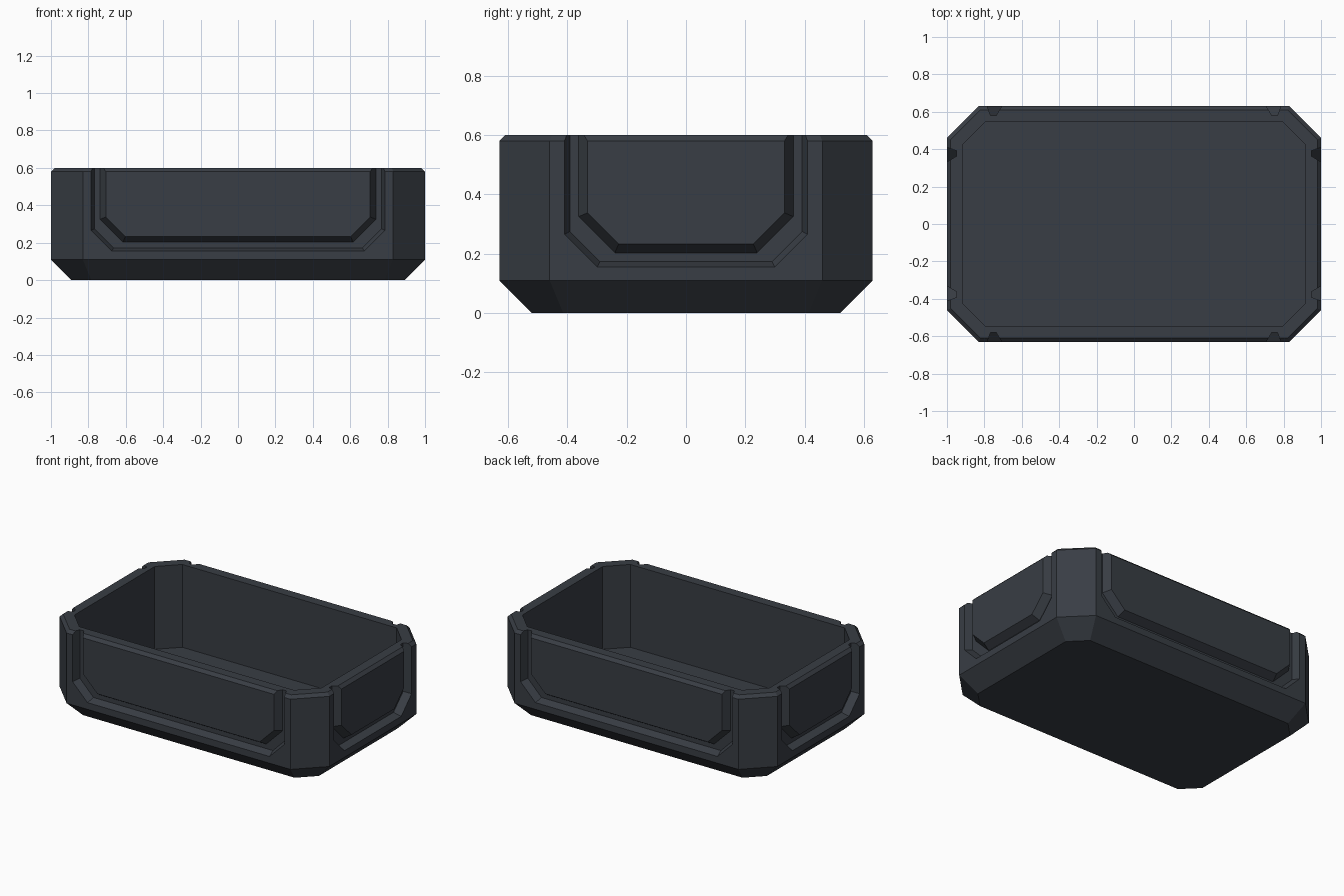
import bpy, bmesh
from mathutils import Matrix
from math import pi, tan

if "Cube" in bpy.data.objects:
    bpy.data.objects.remove(bpy.data.objects["Cube"])


def make_object(name, loops, closed_rings):
    """Skin a stack of point loops. Rings are capped; open strips wrap into a tube."""
    bm = bmesh.new()
    rows = [[bm.verts.new(p) for p in loop] for loop in loops]
    n, m = len(rows[0]), len(rows)
    if closed_rings:
        for a, b in zip(rows, rows[1:]):
            for i in range(n):
                j = (i + 1) % n
                bm.faces.new((a[i], a[j], b[j], b[i]))
        bm.faces.new(rows[0])
        bm.faces.new(rows[-1])
    else:
        for k in range(m):
            a, b = rows[k], rows[(k + 1) % m]
            for i in range(n - 1):
                bm.faces.new((a[i], a[i + 1], b[i + 1], b[i]))
        bm.faces.new([r[0] for r in rows])
        bm.faces.new([r[-1] for r in rows])
    bmesh.ops.recalc_face_normals(bm, faces=bm.faces)
    mesh = bpy.data.meshes.new(name)
    bm.to_mesh(mesh)
    bm.free()
    ob = bpy.data.objects.new(name, mesh)
    bpy.context.collection.objects.link(ob)
    return ob


def octagon(inset, z):
    x, y = 1 - inset, 0.63 - inset
    c = 0.17 - inset * (2 - 2 * tan(pi / 8)) * 0.5
    quarter = [(x, y - c), (x - c, y)]
    pts = (quarter + [(-a, b) for a, b in reversed(quarter)]
           + [(-a, -b) for a, b in quarter] + [(a, -b) for a, b in reversed(quarter)])
    return [(a, b, z) for a, b in pts]


# Tray body: outer shell, bevelled rim and hollow inside in one skin
tray = make_object("tray_body", [
    octagon(0.11, 0), octagon(0, 0.11), octagon(0, 0.58), octagon(0.02, 0.6),
    octagon(0.085, 0.6), octagon(0.085, 0.045)], True)
slate = bpy.data.materials.new("dark slate")
slate.diffuse_color = (0.04, 0.047, 0.058, 1)
slate.use_nodes = True
slate.node_tree.nodes["Principled BSDF"].inputs["Base Color"].default_value = slate.diffuse_color
tray.data.materials.append(slate)

# U-shaped groove section: (offset from outer edge, corner cut, depth)
SECTION = [(0, 0.11, -0.03), (0, 0.11, 0), (0.018, 0.102, 0.05),
           (0.048, 0.122, 0.05), (0.078, 0.105, 0), (0.078, 0.105, -0.03)]


def groove_cutter(half, wall, angle):
    loops = []
    for off, cut, depth in SECTION:
        h, z, y = half - off, 0.155 + off, depth - wall
        loops.append([(-h, y, 0.7), (-h, y, z + cut), (-h + cut, y, z),
                      (h - cut, y, z), (h, y, z + cut), (h, y, 0.7)])
    ob = make_object("groove_cutter", loops, False)
    ob.data.transform(Matrix.Rotation(angle, 4, 'Z'))
    ob.hide_render = True
    return ob


# Cut a groove around the raised panel on each of the four sides
bpy.context.view_layer.objects.active = tray
for half, wall, angle in [(0.785, 0.63, 0), (0.785, 0.63, pi),
                          (0.41, 1.0, pi / 2), (0.41, 1.0, -pi / 2)]:
    cutter = groove_cutter(half, wall, angle)
    mod = tray.modifiers.new("groove", 'BOOLEAN')
    mod.operation = 'DIFFERENCE'
    mod.solver = 'EXACT'
    mod.object = cutter
    bpy.ops.object.modifier_apply(modifier=mod.name)
    bpy.data.objects.remove(cutter)

# One colour, flat faces
for p in tray.data.polygons:
    p.material_index = 0
    p.use_smooth = False
